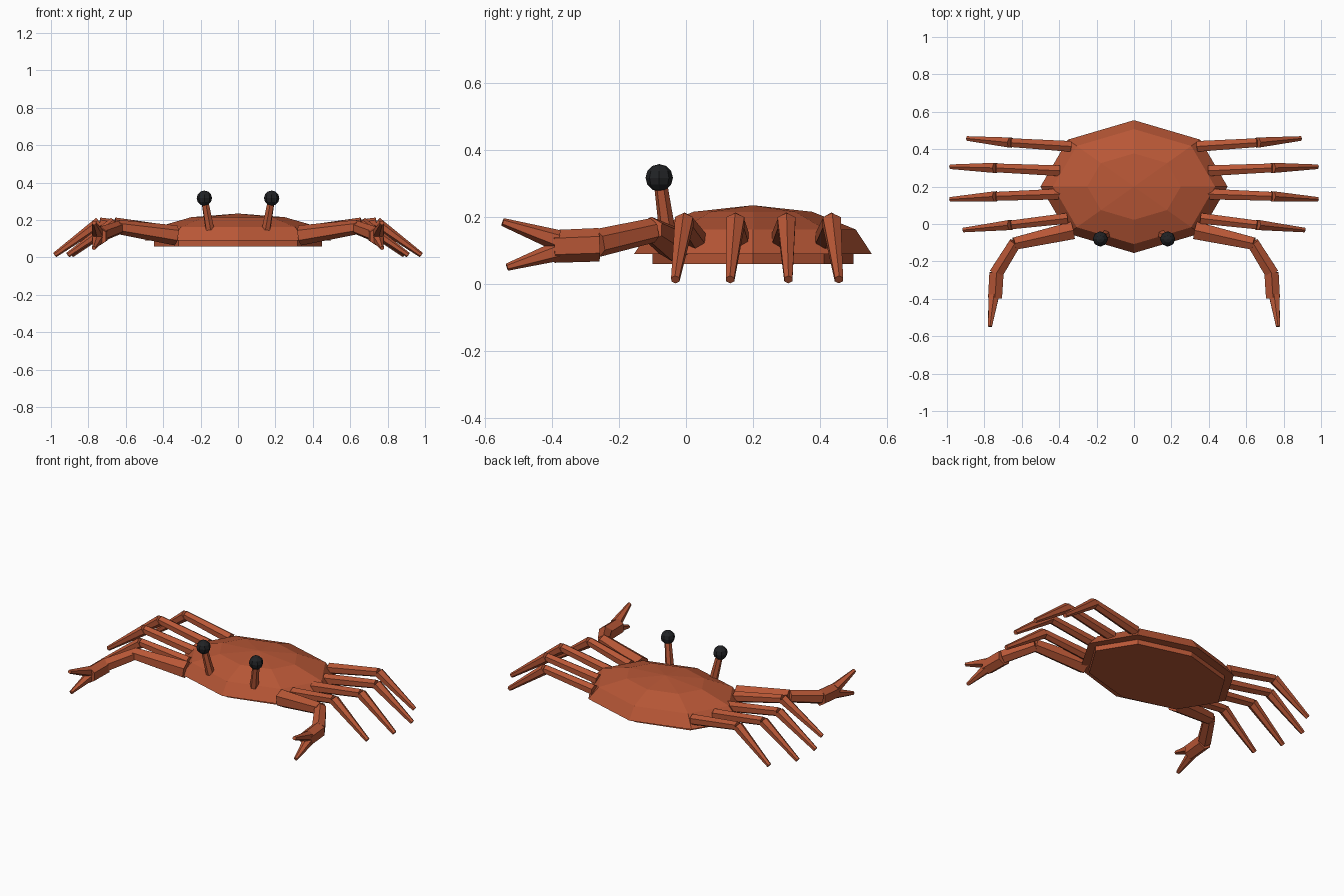
import bpy, bmesh
from mathutils import Vector, Matrix

if "Cube" in bpy.data.objects:
    bpy.data.objects.remove(bpy.data.objects["Cube"])


def material(name, color):
    m = bpy.data.materials.new(name)
    m.diffuse_color = color
    m.use_nodes = True
    m.node_tree.nodes["Principled BSDF"].inputs["Base Color"].default_value = m.diffuse_color
    return m


SHELL = material("shell_orange", (0.48, 0.095, 0.037, 1))
BLACK = material("eye_black", (0.015, 0.016, 0.018, 1))


def finish(name, bm, mat):
    bmesh.ops.recalc_face_normals(bm, faces=bm.faces)
    me = bpy.data.meshes.new(name)
    bm.to_mesh(me)
    bm.free()
    me.materials.append(mat)
    ob = bpy.data.objects.new(name, me)
    bpy.context.collection.objects.link(ob)
    return ob


def limb(name, a, b, r1, r2, flat=1.0, sides=6):
    """Tapered prism from a to b; flat narrows it sideways."""
    a, b = Vector(a), Vector(b)
    d = b - a
    bm = bmesh.new()
    bmesh.ops.create_cone(bm, cap_ends=True, segments=sides, radius1=r1, radius2=r2,
                          depth=d.length)
    rot = d.to_track_quat('Z', 'Y').to_matrix().to_4x4()
    bmesh.ops.transform(bm, verts=bm.verts, matrix=Matrix.Translation((a + b) / 2) @ rot
                        @ Matrix.Diagonal((flat, 1, 1, 1)))
    return finish(name, bm, SHELL)


# Domed shell: upper half of a low-poly sphere, closed underneath
bm = bmesh.new()
bmesh.ops.create_uvsphere(bm, u_segments=8, v_segments=6, radius=1)
bmesh.ops.delete(bm, geom=[v for v in bm.verts if v.co.z < -0.1], context='VERTS')
bmesh.ops.holes_fill(bm, edges=[e for e in bm.edges if e.is_boundary], sides=0)
bmesh.ops.transform(bm, verts=bm.verts, matrix=Matrix.Translation((0, 0.2, 0.09))
                    @ Matrix.Diagonal((0.5, 0.355, 0.145, 1)))
finish("shell", bm, SHELL)

# Flat belly plate
bm = bmesh.new()
bmesh.ops.create_cone(bm, cap_ends=True, segments=8, radius1=1, radius2=1, depth=0.06)
bmesh.ops.transform(bm, verts=bm.verts, matrix=Matrix.Translation((0, 0.2, 0.09))
                    @ Matrix.Diagonal((0.45, 0.3, 1, 1)))
finish("belly", bm, SHELL)

# Walking legs: hip, knee, tip
LEGS = [((0.34, 0.415, 0.135), (0.66, 0.435, 0.187), (0.89, 0.457, 0.013)),
        ((0.40, 0.285, 0.135), (0.74, 0.300, 0.187), (0.98, 0.306, 0.013)),
        ((0.40, 0.160, 0.135), (0.74, 0.148, 0.187), (0.98, 0.132, 0.013)),
        ((0.36, 0.030, 0.135), (0.66, -0.005, 0.187), (0.91, -0.032, 0.013))]

for side, s in (("right", 1), ("left", -1)):
    def p(x, y, z):
        return (x * s, y, z)

    for i, (hip, knee, tip) in enumerate(LEGS, 1):
        limb(f"{side}_leg_{i}_upper", p(*hip), p(*knee), 0.033, 0.027)
        limb(f"{side}_leg_{i}_lower", p(*knee), p(*tip), 0.031, 0.014)

    # Claw arm, palm and two fingers
    limb(f"{side}_arm_upper", p(0.33, -0.035, 0.118), p(0.64, -0.105, 0.163), 0.054, 0.038)
    limb(f"{side}_arm_lower", p(0.635, -0.1, 0.16), p(0.737, -0.265, 0.122), 0.037, 0.042)
    limb(f"{side}_palm", p(0.735, -0.26, 0.117), p(0.743, -0.395, 0.112), 0.05, 0.049, 0.88)
    limb(f"{side}_upper_finger", p(0.75, -0.385, 0.13), p(0.77, -0.548, 0.185), 0.032, 0.012)
    limb(f"{side}_lower_finger", p(0.75, -0.385, 0.098), p(0.77, -0.535, 0.05), 0.03, 0.011)

    # Eye stalk and eye
    limb(f"{side}_eye_stalk", p(0.15, -0.055, 0.15), p(0.177, -0.076, 0.3), 0.025, 0.02)
    bm = bmesh.new()
    bmesh.ops.create_uvsphere(bm, u_segments=8, v_segments=6, radius=0.041)
    bmesh.ops.translate(bm, verts=bm.verts, vec=p(0.18, -0.08, 0.317))
    finish(f"{side}_eye", bm, BLACK)
